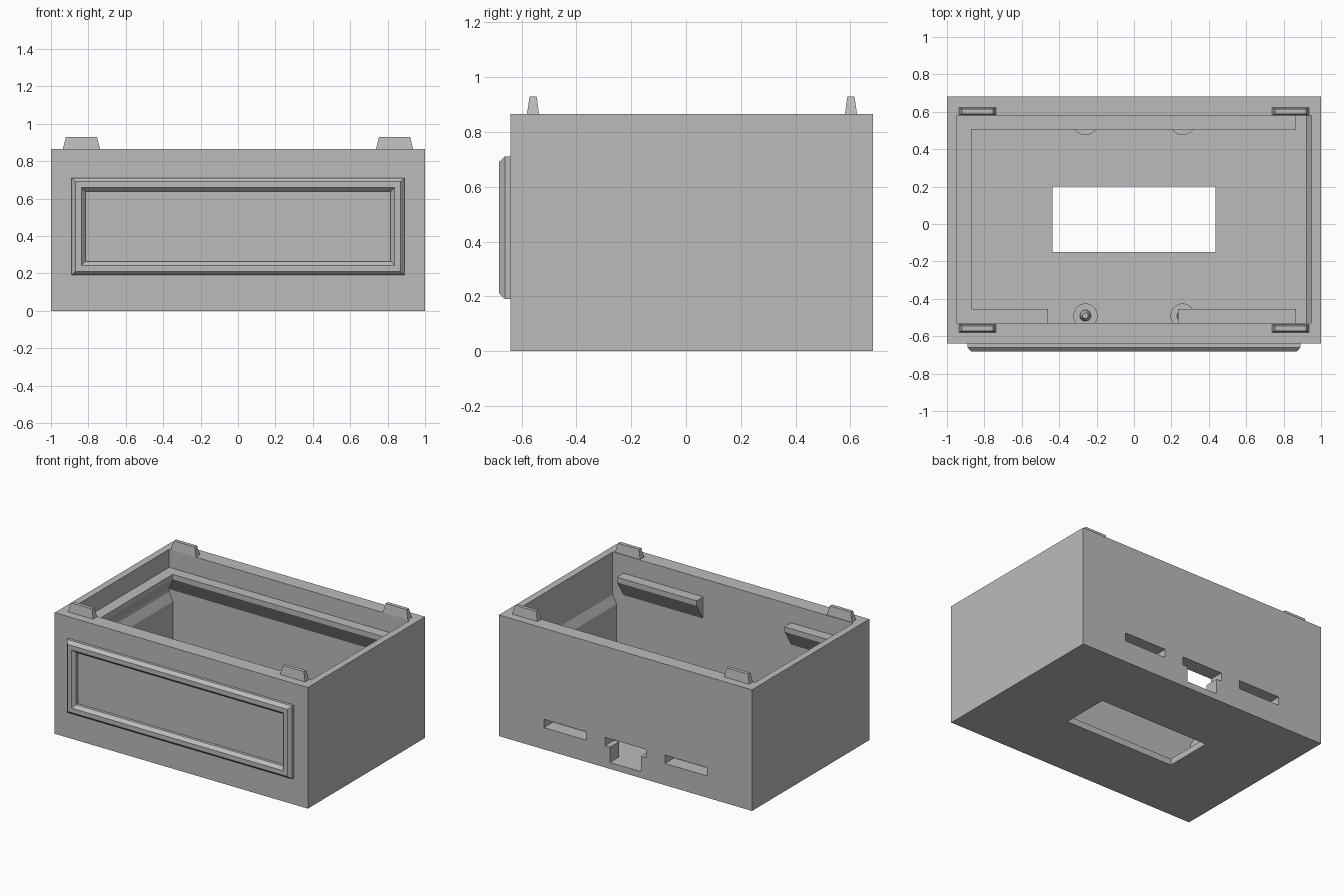
import bpy, bmesh, math

if "Cube" in bpy.data.objects:
    bpy.data.objects.remove(bpy.data.objects["Cube"])

grey = bpy.data.materials.new("plain_grey")
grey.diffuse_color = (0.5, 0.5, 0.5, 1)
grey.use_nodes = True
grey.node_tree.nodes["Principled BSDF"].inputs["Base Color"].default_value = grey.diffuse_color


def loft(name, rings, caps=True):
    """Skin a list of equal-length point loops, optionally closing the ends."""
    bm = bmesh.new()
    loops = [[bm.verts.new(p) for p in ring] for ring in rings]
    n = len(loops[0])
    for a, b in zip(loops, loops[1:]):
        for i in range(n):
            j = (i + 1) % n
            bm.faces.new((a[i], a[j], b[j], b[i]))
    if caps:
        bm.faces.new(loops[0])
        bm.faces.new(loops[-1])
    bmesh.ops.recalc_face_normals(bm, faces=bm.faces)
    mesh = bpy.data.meshes.new(name)
    bm.to_mesh(mesh)
    bm.free()
    mesh.materials.append(grey)
    ob = bpy.data.objects.new(name, mesh)
    bpy.context.collection.objects.link(ob)
    return ob


def rect(x0, x1, y0, y1, z):
    return [(x0, y0, z), (x1, y0, z), (x1, y1, z), (x0, y1, z)]


def box(name, x0, x1, y0, y1, z0, z1):
    return loft(name, [rect(x0, x1, y0, y1, z) for z in (z0, z1)])


def along_y(name, profile, y0, y1):
    return loft(name, [[(x, y, z) for x, z in profile] for y in (y0, y1)])


def along_x(name, profile, x0, x1):
    return loft(name, [[(x, y, z) for y, z in profile] for x in (x0, x1)])


# Outer shell
body = box("box_body", -1, 1, -0.64, 0.683, 0, 0.865)

# Cavity, floor window and rear openings
half = [(0.92, 0.045), (0.92, 0.50), (0.95, 0.56), (0.95, 1.0)]
port = [(0.122, 0.046), (0.122, 0.155), (0.162, 0.155), (0.162, 0.215)]


def mirrored(pts):
    return pts + [(-x, z) for x, z in reversed(pts)]


cutters = [
    along_y("cavity_cutter", mirrored(half), -0.53, 0.58),
    box("floor_window_cutter", -0.435, 0.435, -0.15, 0.20, -0.1, 0.1),
    along_y("port_cutter", mirrored(port), 0.5, 0.8),
    box("left_slot_cutter", -0.644, -0.312, 0.5, 0.8, 0.155, 0.215),
    box("right_slot_cutter", 0.312, 0.644, 0.5, 0.8, 0.155, 0.215),
]
for c in cutters:
    mod = body.modifiers.new(c.name, 'BOOLEAN')
    mod.operation = 'DIFFERENCE'
    mod.solver = 'EXACT'
    mod.object = c
    c.hide_render = True
    c.hide_viewport = True


# Support ledges with sloped undersides
def ledge_profile(wall, lip):
    back = wall + (0.02 if wall > lip else -0.02)
    return [(back, 0.736), (lip, 0.736), (lip, 0.70), (wall, 0.58), (back, 0.58)]


along_x("back_ledge", ledge_profile(0.58, 0.505), -0.96, 0.865)
along_y("left_ledge", ledge_profile(-0.95, -0.87), -0.54, 0.59)
along_x("front_ledge_left", ledge_profile(-0.53, -0.455), -0.96, -0.46)
along_x("front_ledge_right", ledge_profile(-0.53, -0.455), 0.235, 0.865)


# Standoff posts with tapered pins
def circle(x, y, r, z, n=32):
    return [(x + r * math.cos(2 * math.pi * i / n),
             y + r * math.sin(2 * math.pi * i / n), z) for i in range(n)]


for x in (-0.26, 0.26):
    for y in (-0.49, 0.54):
        post = loft("standoff_post", [circle(x, y, 0.065, 0.03), circle(x, y, 0.065, 0.13)])
        pin = loft("standoff_pin", [circle(x, y, 0.03, 0.12), circle(x, y, 0.03, 0.145),
                                    circle(x, y, 0.015, 0.18)])
        for ob in (post, pin):
            bpy.ops.object.select_all(action='DESELECT')
            ob.select_set(True)
            bpy.context.view_layer.objects.active = ob
            bpy.ops.object.shade_smooth_by_angle()

# Tapered locating tabs on the rim
for x in (-0.837, 0.837):
    for y in (-0.558, 0.602):
        loft("rim_tab", [rect(x - w, x + w, y - d, y + d, z)
                         for w, d, z in ((0.099, 0.022, 0.86), (0.099, 0.022, 0.865),
                                         (0.083, 0.013, 0.93))])

# Raised bevelled frame on the front
frame = []
for d, y in ((0, -0.635), (0, -0.66), (0.021, -0.683), (0.053, -0.683),
             (0.074, -0.66), (0.074, -0.635)):
    w, z0, z1 = 0.89 - d, 0.19 + d, 0.711 - d
    frame.append([(-w, y, z0), (w, y, z0), (w, y, z1), (-w, y, z1)])
loft("front_frame", frame + frame[:1], caps=False)
